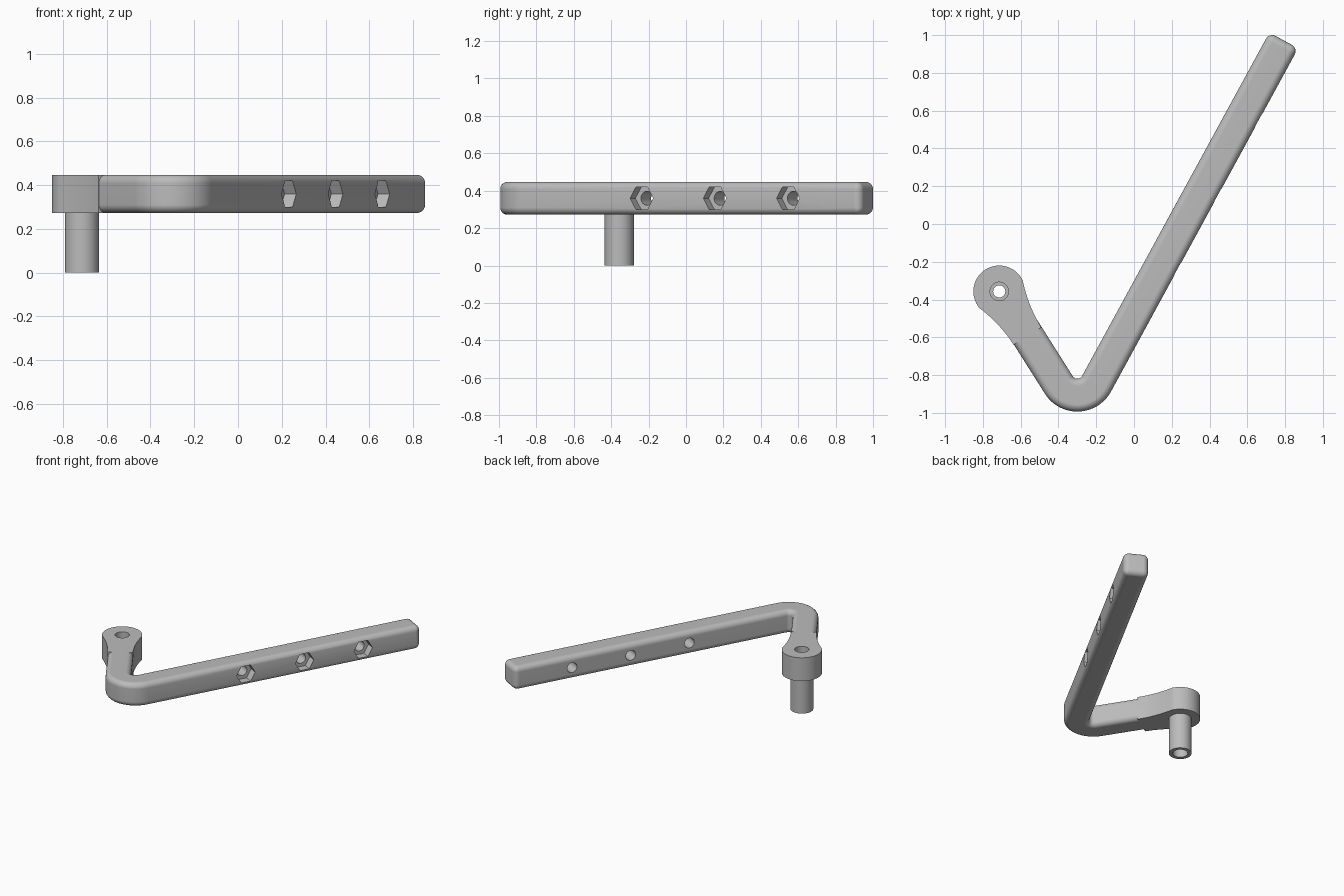
import bpy, bmesh
from math import cos, sin, radians, pi
from mathutils import Vector, Matrix

if "Cube" in bpy.data.objects:
    bpy.data.objects.remove(bpy.data.objects["Cube"])

grey = bpy.data.materials.new("plain grey")
grey.use_nodes = True
colour = (0.5, 0.5, 0.5, 1)
grey.diffuse_color = colour
grey.node_tree.nodes["Principled BSDF"].inputs["Base Color"].default_value = colour

UP = Vector((0, 0, 1))
LOW, HIGH = 0.272, 0.447
MID = (LOW + HIGH) / 2
R_OUT, R_IN = 0.203, 0.029
R_MID, HALF = (R_OUT + R_IN) / 2, (R_OUT - R_IN) / 2
ELBOW = Vector((-0.3, -0.79, 0))
A_LONG, A_SHORT = radians(-28.6), radians(-147.7)


def polar(a):
    return Vector((cos(a), sin(a), 0))


def arc(centre, r, a, b, steps):
    return [centre + polar(a + (b - a) * i / steps) * r for i in range(steps + 1)]


n_long, n_short = polar(A_LONG), polar(A_SHORT)
d_long, d_short = polar(A_LONG + pi / 2), polar(A_SHORT - pi / 2)
HEAD = ELBOW + n_short * 0.118 + d_short * 0.587
HEAD_R = 0.137


def finish(name, bm):
    bmesh.ops.recalc_face_normals(bm, faces=bm.faces)
    mesh = bpy.data.meshes.new(name)
    bm.to_mesh(mesh)
    bm.free()
    mesh.materials.append(grey)
    obj = bpy.data.objects.new(name, mesh)
    bpy.context.collection.objects.link(obj)
    return obj


def prism(name, outline):
    bm = bmesh.new()
    face = bm.faces.new([bm.verts.new(p + UP * LOW) for p in outline])
    top = bmesh.ops.extrude_face_region(bm, geom=[face])["geom"]
    verts = [v for v in top if isinstance(v, bmesh.types.BMVert)]
    bmesh.ops.translate(bm, verts=verts, vec=UP * (HIGH - LOW))
    return finish(name, bm)


def rod(name, start, end, r, sides=40):
    axis = (end - start).normalized()
    y = d_long
    x = y.cross(axis)
    m = Matrix((x, y, axis)).transposed().to_4x4()
    m.translation = (start + end) / 2
    bm = bmesh.new()
    bmesh.ops.create_cone(bm, cap_ends=True, segments=sides, radius1=r, radius2=r,
                          depth=(end - start).length, matrix=m)
    return finish(name, bm)


def apply(obj, mod):
    bpy.context.view_layer.objects.active = obj
    bpy.ops.object.modifier_apply(modifier=mod.name)


def combine(obj, other, operation):
    mod = obj.modifiers.new("combine", 'BOOLEAN')
    mod.operation, mod.solver, mod.object = operation, 'EXACT', other
    apply(obj, mod)
    bpy.data.objects.remove(other)


# Bent bar with rounded edges
outer = arc(ELBOW, R_OUT, A_LONG, A_SHORT, 24)
inner = arc(ELBOW, R_IN, A_SHORT, A_LONG, 12)
short_end = [ELBOW + n_short * r + d_short * 0.42 for r in (R_OUT, R_IN)]
long_end = [ELBOW + n_long * r + d_long * 2.07 for r in (R_IN, R_OUT)]
arm = prism("bent_arm", outer + short_end + inner + long_end)
bevel = arm.modifiers.new("rounding", 'BEVEL')
bevel.width, bevel.segments = 0.038, 5
bevel.limit_method, bevel.angle_limit = 'ANGLE', radians(40)
bevel.use_clamp_overlap = False
apply(arm, bevel)

# Square-edged round head with a concave flare into the bar
flare = []
for i in range(13):
    t = i / 12
    flare.append((-0.28 + 0.265 * t, HALF + (HEAD_R - HALF) * t * t))
side_a = [HEAD + d_short * s + n_short * w for s, w in flare]
side_b = [HEAD + d_short * s - n_short * w for s, w in reversed(flare)]
cap = arc(HEAD, HEAD_R, A_SHORT, A_SHORT - pi, 32)
combine(arm, prism("head", side_a + cap + side_b), 'UNION')

# Hollow post below the head
combine(arm, rod("post", HEAD, HEAD + UP * 0.32, 0.078), 'UNION')
for low, high, r in ((-0.1, 0.6, 0.032), (0.35, 0.6, 0.049), (-0.1, 0.24, 0.052)):
    combine(arm, rod("bore", HEAD + UP * low, HEAD + UP * high, r), 'DIFFERENCE')

# Cross holes with hexagonal nut pockets on the outer side
for s in (0.74, 1.186, 1.632):
    base = ELBOW + d_long * s + UP * MID
    combine(arm, rod("bolt_hole", base - n_long * 0.1, base + n_long * 0.3, 0.037, 32), 'DIFFERENCE')
    combine(arm, rod("nut_pocket", base + n_long * (R_OUT - 0.06),
                     base + n_long * 0.3, 0.07, 6), 'DIFFERENCE')

# Smooth rounds, crisp edges
bpy.ops.object.select_all(action='DESELECT')
arm.select_set(True)
bpy.context.view_layer.objects.active = arm
bpy.ops.object.shade_smooth_by_angle(angle=radians(30))
weighted = arm.modifiers.new("even_shading", 'WEIGHTED_NORMAL')
weighted.keep_sharp = True
